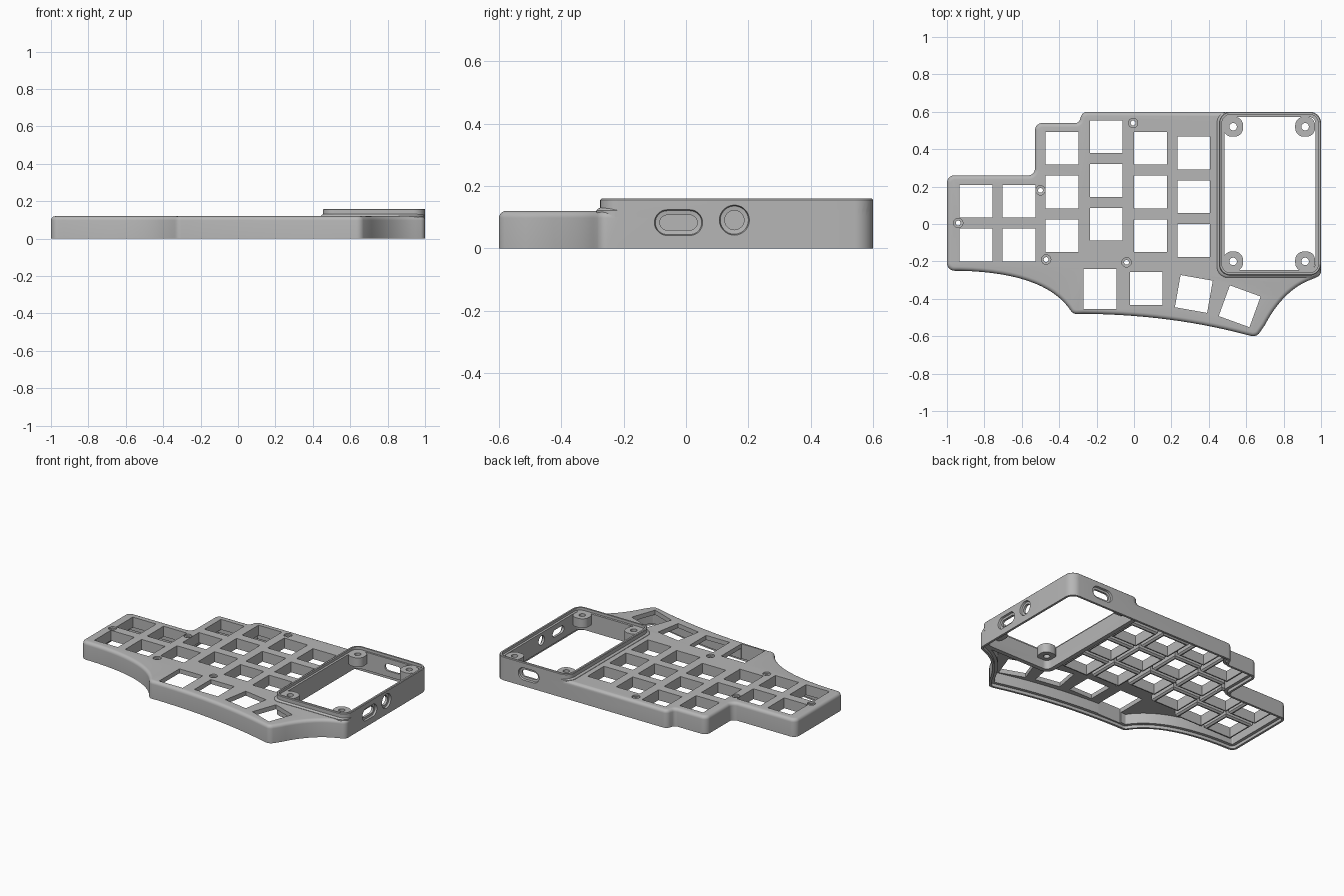
import bpy, bmesh, math
from mathutils import Vector, Matrix

cube = bpy.data.objects.get("Cube")
if cube:
    bpy.data.objects.remove(cube, do_unlink=True)

grey = bpy.data.materials.new("plain grey")
grey.use_nodes = True
grey.diffuse_color = (0.47, 0.47, 0.47, 1)
grey.node_tree.nodes["Principled BSDF"].inputs["Base Color"].default_value = (0.47, 0.47, 0.47, 1)


# 2D profile helpers; every profile runs clockwise
def rounded(corners, steps=7):
    pts = []
    for i, (x, y, r) in enumerate(corners):
        p = Vector((x, y))
        if r == 0:
            pts.append(p)
            continue
        u = (Vector(corners[i - 1][:2]) - p).normalized()
        v = (Vector(corners[(i + 1) % len(corners)][:2]) - p).normalized()
        half = u.angle(v) / 2
        c = p + (u + v).normalized() * r / math.sin(half)
        t = r / math.tan(half)
        a, b = p + u * t - c, p + v * t - c
        pts += [c + a.lerp(b, k / steps).normalized() * r for k in range(steps + 1)]
    return pts


def bezier(a, b, c, n=14):
    a, b, c = Vector(a), Vector(b), Vector(c)
    out = []
    for k in range(n + 1):
        t = k / n
        p = a * (1 - t) ** 2 + b * 2 * t * (1 - t) + c * t * t
        out.append((p.x, p.y, 0))
    return out


def rect(x0, x1, y0, y1, r=0):
    return rounded([(x0, y0, r), (x0, y1, r), (x1, y1, r), (x1, y0, r)])


def block(w, h, r=0):
    return rect(-w / 2, w / 2, -h / 2, h / 2, r)


def circle(r, n=28):
    return [Vector((r * math.cos(k * math.tau / n), -r * math.sin(k * math.tau / n))) for k in range(n)]


def inset(pts, d):
    out = []
    for i, p in enumerate(pts):
        e = (p - pts[i - 1]).normalized()
        f = (pts[(i + 1) % len(pts)] - p).normalized()
        m, n = Vector((e.y, -e.x)), Vector((f.y, -f.x))
        out.append(p + (m + n) * d / (1 + m.dot(n)))
    return out


# Solid made of stacked, inset copies of a profile
def loft(bm, pts, rings, matrix=Matrix()):
    loops = [[bm.verts.new(matrix @ Vector((p.x, p.y, z))) for p in inset(pts, d)] for d, z in rings]
    n = len(pts)
    for a, b in zip(loops, loops[1:]):
        for i in range(n):
            bm.faces.new((a[i], a[(i + 1) % n], b[(i + 1) % n], b[i]))
    bm.faces.new(loops[0])
    bm.faces.new(loops[-1])


def make(name, solids):
    bm = bmesh.new()
    for s in solids:
        loft(bm, *s)
    bmesh.ops.recalc_face_normals(bm, faces=bm.faces)
    me = bpy.data.meshes.new(name)
    bm.to_mesh(me)
    bm.free()
    me.materials.append(grey)
    ob = bpy.data.objects.new(name, me)
    bpy.context.collection.objects.link(ob)
    return ob


def combine(target, op, solids):
    tool = make("helper", solids)
    tool.hide_render = True
    mod = target.modifiers.new(op.lower(), 'BOOLEAN')
    mod.operation, mod.solver, mod.object = op, 'EXACT', tool
    bpy.context.view_layer.objects.active = target
    bpy.ops.object.modifier_apply(modifier=mod.name)
    bpy.data.objects.remove(tool, do_unlink=True)


def at(x, y, z=0, turn=0):
    return Matrix.Translation((x, y, z)) @ Matrix.Rotation(math.radians(turn), 4, 'Z')


# Case body with a rounded top edge
outline = rounded(
    [(-1, .26, .04), (-.53, .26, .035), (-.53, .54, .04), (-.295, .54, .025),
     (-.275, .6, .036), (1, .6, .06), (1, -.275, .036)]
    + bezier((.95, -.296), (.8, -.35), (.7, -.54))
    + [(.655, -.605, .04)]
    + bezier((.6, -.592), (.2, -.485), (-.27, -.48))
    + [(-.325, -.482, .04)]
    + bezier((-.355, -.44), (-.5, -.26), (-.93, -.25))
    + [(-1, -.25, .04)])
R = .022
edge = [(R * (1 - math.cos(a)), .12 - R + R * math.sin(a)) for a in (k * math.pi / 10 for k in range(6))]
case = make("keyboard_case", [(outline, [(0, 0)] + edge)])
combine(case, 'DIFFERENCE', [(outline, [(.035, -.05), (.035, .09)])])

# Raised frame with a soft foot
combine(case, 'UNION', [(rect(.443, 1, -.287, .6, .06), [(0, .1), (0, .122), (.004, .127), (.012, .131)])])
combine(case, 'UNION', [(rect(.455, 1, -.275, .6, .06), [(0, 0), (0, .156), (.004, .16)])])

# Sleeves under the finger keys
S = .175
columns = [(-.845, .122, 2), (-.615, .122, 2), (-.385, .405, 3),
           (-.148, .467, 3), (.088, .405, 3), (.32, .38, 3)]
keys = [(x, y - .234 * k) for x, y, n in columns for k in range(n)]
combine(case, 'UNION', [(block(.211, .211), [(.01, .05), (0, .06), (0, .1)], at(x, y)) for x, y in keys])

# Frame opening, corner tabs and cover recess
combine(case, 'DIFFERENCE', [(rect(.485, .97, -.245, .573, .035), [(0, -.05), (0, .3)])])
corners = [(x, y) for x in (.53, .915) for y in (-.2, .52)]
combine(case, 'UNION', [(block(.106, .106, .045), [(0, .08), (0, .15)], at(x, y)) for x, y in corners])
combine(case, 'DIFFERENCE', [(rect(.47, .985, -.26, .585, .045), [(0, .142), (0, .3)])])

# Key holes, screw holes and tab holes
through = [(0, -.05), (0, .3)]
thumbs = [(-.182, -.348, 0, .215), (.065, -.345, 0, S), (.32, -.374, -10, S), (.565, -.44, -20, S)]
screws = [(-.005, .54), (-.5, .18), (-.94, .005), (-.47, -.19), (-.04, -.205)]
combine(case, 'DIFFERENCE',
        [(block(S, S), through, at(x, y)) for x, y in keys]
        + [(block(S, h), through, at(x, y, 0, t)) for x, y, t, h in thumbs]
        + [(circle(.02), through, at(x, y)) for x, y in corners])
combine(case, 'DIFFERENCE',
        [(circle(.013), [(0, -.05), (0, .108), (-.012, .109), (-.012, .2)], at(x, y)) for x, y in screws])

# Side and back ports, each with a recessed surround
right_wall = Matrix(((0, 0, 1, 1), (1, 0, 0, 0), (0, 1, 0, 0), (0, 0, 0, 1)))
back_wall = Matrix(((-1, 0, 0, 0), (0, 0, 1, .6), (0, 1, 0, 0), (0, 0, 0, 1)))
port = [(0, -.06), (0, -.014), (-.014, -.012), (-.018, .003), (-.018, .05)]
slot = block(.12, .048, .0235)
combine(case, 'DIFFERENCE', [
    (slot, port, right_wall @ at(-.024, .083)),
    (circle(.031), port, right_wall @ at(.155, .091)),
    (slot, port, back_wall @ at(-.755, .083))])

# Step around the underside for a base plate
combine(case, 'DIFFERENCE', [(outline, [(.015, -.05), (.015, .02)])])

bpy.ops.object.select_all(action='DESELECT')
case.select_set(True)
bpy.context.view_layer.objects.active = case
bpy.ops.object.shade_smooth_by_angle(angle=math.radians(30))
